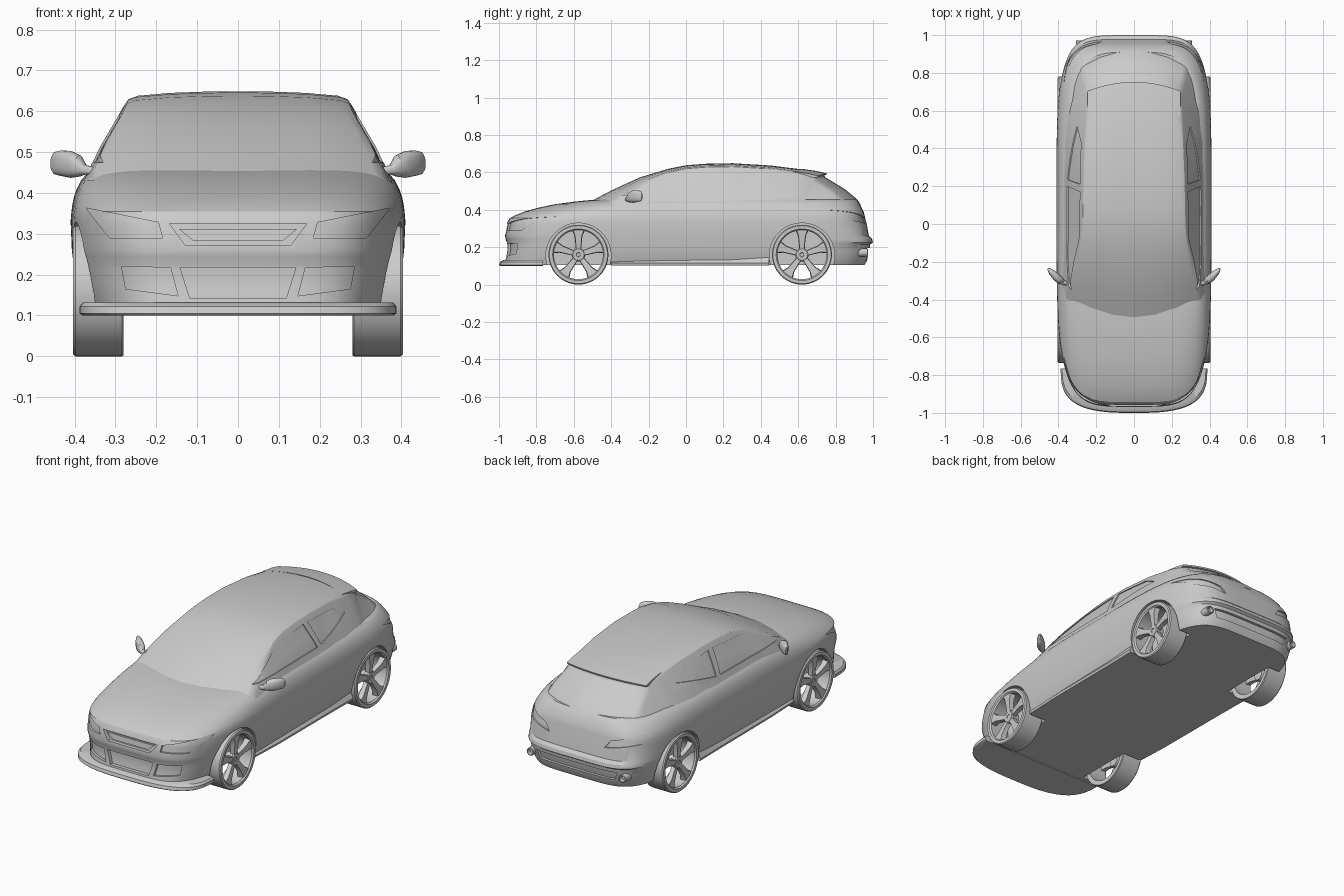
import bpy, bmesh
from math import sin, cos, pi, copysign, radians
from mathutils import Vector
from mathutils.bvhtree import BVHTree

if "Cube" in bpy.data.objects:
    bpy.data.objects.remove(bpy.data.objects["Cube"])


def loft(name, rings, loop=False):
    """Skin a list of equal closed rings; cap the ends unless looped."""
    bm = bmesh.new()
    vs = [[bm.verts.new(p) for p in r] for r in rings]
    n = len(rings[0])
    for i in range(len(vs) if loop else len(vs) - 1):
        a, b = vs[i], vs[(i + 1) % len(vs)]
        for j in range(n):
            k = (j + 1) % n
            bm.faces.new((a[j], a[k], b[k], b[j]))
    if not loop:
        caps = [bm.faces.new(vs[0]), bm.faces.new(vs[-1])]
        bmesh.ops.triangulate(bm, faces=caps)
    bmesh.ops.recalc_face_normals(bm, faces=bm.faces)
    me = bpy.data.meshes.new(name)
    bm.to_mesh(me)
    bm.free()
    ob = bpy.data.objects.new(name, me)
    bpy.context.collection.objects.link(ob)
    return ob


def outline(z, yf, yb, w, nf=4.5, nb=5, yc=0.1, count=96):
    """Horizontal plan contour: a superellipse with separate front and back."""
    pts = []
    for i in range(count):
        a = 2 * pi * (i + 0.5) / count
        c, s = cos(a), sin(a)
        n = nf if s < 0 else nb
        length = yc - yf if s < 0 else yb - yc
        pts.append((w * copysign(abs(c) ** (2 / n), c),
                    yc + length * copysign(abs(s) ** (2 / n), s), z))
    return pts


def circle_x(x, cy, cz, r, n=48):
    return [(x, cy + r * cos(2 * pi * i / n), cz + r * sin(2 * pi * i / n)) for i in range(n)]


def patch(name, target, view, corners, s=1, out=0.03, depth=0.012, n=12):
    """Solid that follows the target surface under a four-cornered area."""
    d = Vector({'front': (0, 1, 0), 'back': (0, -1, 0), 'side': (-s, 0, 0)}[view])
    c0, c1, c2, c3 = [Vector(c) for c in corners]
    tree = BVHTree.FromObject(target, bpy.context.evaluated_depsgraph_get())
    rings = []
    for j in range(5):
        outer, inner = [], []
        for i in range(n + 1):
            a, b = c0.lerp(c1, i / n).lerp(c3.lerp(c2, i / n), j / 4)
            o = Vector((0, a, b)) if view == 'side' else Vector((s * a, 0, b))
            hit = tree.ray_cast(o - d * 2, d)[0]
            if hit is None:
                return None
            outer.append(hit - d * out)
            inner.append(hit + d * depth)
        rings.append(outer + inner[::-1])
    return loft(name, rings)


def cut(target, cutters):
    """Subtract all cutters, then remove them."""
    cutters = [c for c in cutters if c]
    for c in cutters:
        c.hide_render = True
        m = target.modifiers.new('cut', 'BOOLEAN')
        m.operation, m.solver, m.object = 'DIFFERENCE', 'EXACT', c
    dg = bpy.context.evaluated_depsgraph_get()
    me = bpy.data.meshes.new_from_object(target.evaluated_get(dg))
    target.modifiers.clear()
    target.data = me
    for c in cutters:
        bpy.data.objects.remove(c)


# Lower body and bonnet: stacked contours (z, front y, rear y, half width, front/back power)
body = loft('lower_body', [outline(*l) for l in (
    (.105, -.97, .955, .375), (.13, -.965, .968, .386), (.18, -.957, .98, .397),
    (.215, -.957, .985, .402), (.225, -.958, 1.0, .403), (.245, -.965, .995, .405),
    (.26, -.968, .978, .407), (.33, -.957, .965, .41), (.355, -.943, .958, .408),
    (.37, -.915, .955, .406, 4.3), (.39, -.865, .95, .402, 4, 4.8),
    (.41, -.795, .94, .395, 3.8, 4.6), (.43, -.70, .93, .385, 3.6, 4.4),
    (.445, -.585, .92, .372, 3.5, 4.2), (.456, -.47, .91, .357, 3.4, 4))])

# Cabin: cross sections (y, roof z, base half width, roof half width, plan bow)
sections = []
for y, zr, wb, wr, k in (
        (-.52, .44, .38, .372, .8), (-.40, .503, .385, .350, .7), (-.25, .572, .388, .315, .5),
        (-.10, .618, .39, .288, .15), (0, .638, .39, .28, 0), (.1, .646, .39, .278, 0),
        (.25, .649, .39, .275, 0), (.45, .637, .388, .267, -.1), (.62, .616, .38, .257, -.4),
        (.735, .596, .365, .248, -.9), (.745, .574, .363, .255, -.9), (.85, .51, .345, .28, -.9),
        (.915, .457, .33, .29, -.9), (.935, .425, .32, .295, -.9)):
    zb, ze = .40, zr - .03
    half = [(wb, zb), ((wb + wr) / 2 + .007, (zb + ze) / 2), (wr, ze), (wr - .008, zr - .019),
            (wr - .03, zr - .011), (.6 * wr, zr - .004), (.3 * wr, zr - .001)]
    ring = half + [(0, zr)] + [(-x, z) for x, z in reversed(half)]
    sections.append([(x, y + k * x * x, z) for x, z in ring])
cabin = loft('cabin', sections)

# Recesses: wheel arches, lights, grilles, windows
WHEELS = (-.575, .62)
body_cuts, cabin_cuts = [], []
for s in (1, -1):
    for y in WHEELS:
        body_cuts.append(loft('arch', [circle_x(s * .27, y, .155, .174), circle_x(s * .5, y, .155, .174)]))
    for view, q, depth in (
            ('front', ((.185, .29), (.315, .29), (.372, .363), (.195, .328)), .012),   # headlight
            ('front', ((.147, .148), (.275, .165), (.285, .22), (.165, .217)), .014),  # fog recess
            ('back', ((.17, .315), (.34, .345), (.372, .40), (.20, .355)), .008)):     # tail light
        body_cuts.append(patch('recess', body, view, q, s, depth=depth))
    for q in (((-.35, .475), (.20, .48), (.17, .603), (-.07, .585)),
              ((.235, .482), (.52, .54), (.43, .588), (.21, .603))):
        cabin_cuts.append(patch('window_recess', cabin, 'side', q, s, depth=.006))
for view, q, depth in (
        ('front', ((-.13, .273), (.13, .273), (.168, .325), (-.168, .325)), .02),      # upper grille
        ('front', ((-.118, .142), (.118, .142), (.142, .218), (-.142, .218)), .02),    # lower grille
        ('back', ((-.23, .15), (.23, .15), (.25, .195), (-.25, .195)), .015)):         # rear slot
    body_cuts.append(patch('recess', body, view, q, depth=depth))

# Raised inner panel of the upper grille
patch('grille_bar', body, 'front', ((-.11, .283), (.11, .283), (.145, .312), (-.145, .312)),
      out=-.01, depth=.03)
cut(body, body_cuts)
cut(cabin, cabin_cuts)

# Front lip
loft('front_lip', [outline(z, yf, -.765, w, 3, 3, -.765) for z, yf, w in (
    (.10, -.995, .38), (.105, -1, .388), (.122, -.995, .388), (.132, -.975, .38))])

# Roof spoiler
rings = []
for i in range(17):
    x = -.245 + .49 * i / 16
    b, dz = -.8 * x * x, -.22 * x * x
    rings.append([(x, y + b, z + dz) for y, z in ((.62, .619), (.70, .607), (.752, .595), (.75, .587), (.64, .575))])
loft('roof_spoiler', rings)

for s, side in ((1, 'right'), (-1, 'left')):
    # Side skirt
    loft(side + '_side_skirt', [[(s * .34, y, .102), (s * w, y, .102), (s * (w + .004), y, .115),
                                 (s * (w - .012), y, z)] for y, w, z in
                                ((-.40, .385, .125), (-.2, .393, .13), (.25, .395, .138), (.445, .398, .15))])
    # Door mirror swept out and back from the pillar
    rings = []
    for x, y, z, t, h in ((.34, -.318, .452, .012, .008), (.375, -.31, .457, .014, .012),
                          (.388, -.30, .466, .021, .026), (.41, -.282, .470, .023, .033),
                          (.435, -.258, .473, .018, .031), (.45, -.243, .473, .011, .027),
                          (.457, -.235, .472, .004, .016)):
        rings.append([(s * (x + .5 * t * cos(a)), y - .8 * t * cos(a),
                       z + h * copysign(abs(sin(a)) ** .7, sin(a)))
                      for a in [2 * pi * (i + .01) / 20 for i in range(20)]])
    loft(side + '_mirror', rings)
    # Exhaust tip, hollow at the back
    loft(side + '_exhaust', [[(s * .285 + r * cos(2 * pi * i / 24), y, .172 + r * sin(2 * pi * i / 24))
                              for i in range(24)]
                             for y, r in ((.92, .022), (.97, .022), (.972, .017), (.95, .016))])
    for cy, end in zip(WHEELS, ('front', 'rear')):
        name = f'{end}_{side}_'
        # Tyre and rim barrel
        prof = ((.282, .132), (.28, .157), (.284, .16), (.398, .16), (.404, .155), (.404, .138), (.396, .131))
        loft(name + 'tyre', [[(s * x, cy + r * cos(a), .16 + r * sin(a)) for x, r in prof]
                             for a in [2 * pi * i / 56 for i in range(56)]], loop=True)
        # Hub
        loft(name + 'hub', [circle_x(s * x, cy, .16, r, 32) for x, r in
                            ((.34, .03), (.385, .036), (.391, .03), (.391, .012), (.387, .01))])
        # Five flared spokes
        for k in range(5):
            a = pi / 2 + 2 * pi * k / 5
            rings = []
            for r, w, x0, x1 in ((.02, .014, .365, .388), (.06, .017, .368, .392),
                                 (.10, .021, .368, .396), (.134, .036, .365, .398)):
                rings.append([(s * x, cy + r * cos(a) - t * sin(a), .16 + r * sin(a) + t * cos(a))
                              for x, t in ((x0, -w), (x0, w), (x1, w * .85), (x1, -w * .85))])
            loft(name + 'spoke', rings)

# Smooth shading with sharp creases
bpy.ops.object.select_all(action='SELECT')
bpy.context.view_layer.objects.active = body
bpy.ops.object.shade_smooth_by_angle(angle=radians(32))
